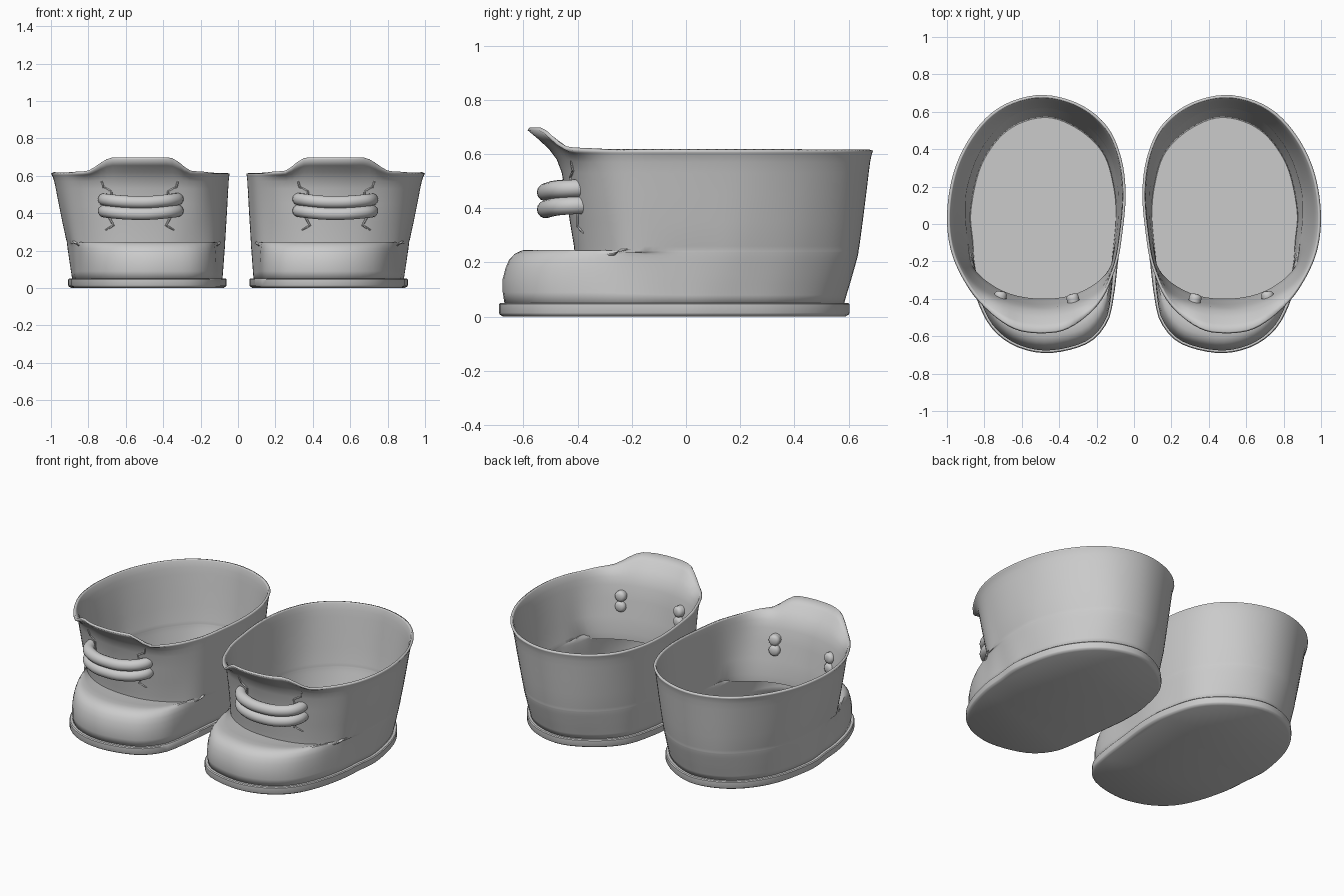
import bpy, bmesh, math
from mathutils import Vector
from mathutils.bvhtree import BVHTree

if "Cube" in bpy.data.objects:
    bpy.data.objects.remove(bpy.data.objects["Cube"])

N = 96
CX, CY = 0.48, 0.02

# Plan outlines of one boot (x, y), anticlockwise order not required
SOLE = [(.45, -.69), (.62, -.66), (.75, -.57), (.83, -.43), (.88, -.25), (.895, -.1), (.905, .08),
        (.84, .34), (.69, .53), (.48, .603), (.29, .54), (.14, .4), (.075, .2), (.062, .02),
        (.085, -.2), (.11, -.4), (.145, -.53), (.25, -.64)]
ANKLE = [(.5, -.41), (.7, -.37), (.86, -.25), (.9, -.1), (.915, .07), (.9, .22), (.82, .42), (.67, .585),
         (.49, .637), (.32, .595), (.18, .48), (.1, .34), (.07, .15), (.08, -.06), (.13, -.26), (.3, -.38)]
RIM = [(.42, -.47), (.62, -.46), (.84, -.37), (.96, -.2), (1.0, .03), (.96, .29), (.85, .5), (.7, .635),
       (.5, .69), (.3, .645), (.15, .53), (.073, .37), (.045, .18), (.06, -.03), (.1, -.24), (.2, -.41)]


def smoothstep(a, b, v):
    t = min(1, max(0, (v - a) / (b - a)))
    return t * t * (3 - 2 * t)


def spline(pts, closed, steps):
    pts = [Vector(p) for p in pts]
    n, out = len(pts), []
    get = (lambda i: pts[i % n]) if closed else (lambda i: pts[min(n - 1, max(0, i))])
    for i in range(n if closed else n - 1):
        a, b, c, d = (get(i + k) for k in (-1, 0, 1, 2))
        for s in range(steps):
            t = s / steps
            out.append(.5 * (2 * b + (c - a) * t + (2 * a - 5 * b + 4 * c - d) * t * t
                             + (3 * b - a - 3 * c + d) * t ** 3))
    return out if closed else out + [pts[-1]]


def radial(pts):
    """Resample a closed outline at N equal angles around the boot centre."""
    c = Vector((CX, CY))
    polar = sorted((math.atan2(p.y - CY, p.x - CX) % math.tau, (p - c).length)
                   for p in spline(pts, True, 16))
    polar = [(polar[-1][0] - math.tau, polar[-1][1])] + polar + [(polar[0][0] + math.tau, polar[0][1])]
    out, k = [], 0
    for i in range(N):
        a = math.tau * i / N
        while polar[k + 1][0] < a:
            k += 1
        (a0, r0), (a1, r1) = polar[k], polar[k + 1]
        r = r0 + (r1 - r0) * (a - a0) / max(1e-9, a1 - a0)
        out.append(c + r * Vector((math.cos(a), math.sin(a))))
    return out


def inset(ring, d):
    c = Vector((CX, CY))
    return [p - (p - c).normalized() * d for p in ring]


def loft(name, rings, capped, thickness=0):
    """Skin rings of points, then mirror to make the pair."""
    bm = bmesh.new()
    vs = [[bm.verts.new(p) for p in r] for r in rings]
    n = len(rings[0])
    for lo, hi in zip(vs, vs[1:]):
        for i in range(n):
            j = (i + 1) % n
            bm.faces.new((lo[i], lo[j], hi[j], hi[i]))
    if capped:
        bm.faces.new(vs[0][::-1])
        bm.faces.new(vs[-1])
        bmesh.ops.recalc_face_normals(bm, faces=bm.faces)
    tree = BVHTree.FromBMesh(bm)
    me = bpy.data.meshes.new(name)
    bm.to_mesh(me)
    bm.free()
    ob = bpy.data.objects.new(name, me)
    bpy.context.collection.objects.link(ob)
    bpy.ops.object.select_all(action='DESELECT')
    ob.select_set(True)
    bpy.context.view_layer.objects.active = ob
    bpy.ops.object.shade_smooth_by_angle(angle=math.radians(40))
    if thickness:
        m = ob.modifiers.new("thickness", 'SOLIDIFY')
        m.thickness, m.offset = thickness, -1
    m = ob.modifiers.new("pair", 'MIRROR')
    m.use_mirror_merge = False
    return tree


def tube(name, path, radius, sides=14, round_ends=True):
    rings = []
    for i, p in enumerate(path):
        d = (path[min(i + 1, len(path) - 1)] - path[max(i - 1, 0)]).normalized()
        u = d.cross(Vector((0, 1, 0)) if abs(d.z) > .7 else Vector((0, 0, 1))).normalized()
        v = d.cross(u)
        e = min(i, len(path) - 1 - i)
        r = radius * ((.55, .85)[e] if round_ends and e < 2 else 1)
        rings.append([p + r * (math.cos(a) * u + math.sin(a) * v)
                      for a in (math.tau * k / sides for k in range(sides))])
    loft(name, rings, True)


sole, ankle, rim = radial(SOLE), radial(ANKLE), radial(RIM)

# Sole slab with softened edges
loft("sole", [[(*p, z) for p in inset(sole, d)] for z, d in
              ((0, .016), (.008, .003), (.014, 0), (.046, 0), (.051, .005))], True)

# Upper: rounded toe closing onto the ankle, heel running straight up
foot = inset(sole, .022)
rings = []
for zb, tb, zf, tf in ((.04, 0, .04, 0), (.08, .2, .09, -.03), (.12, .42, .14, -.03), (.155, .6, .18, .01),
                       (.185, .75, .21, .06), (.205, .85, .232, .14), (.22, .92, .245, .25),
                       (.23, .96, .247, .4), (.236, .98, .24, .6), (.241, 1, .233, .8), (.246, 1, .228, 1)):
    ring = []
    for a, b in zip(foot, ankle):
        w = smoothstep(0, -.38, a.y)
        p = a + (b - a) * (tb + (tf - tb) * w)
        ring.append((p.x, p.y, zb + (zf - zb) * w))
    rings.append(ring)

# Shaft flaring to the rim, with the tongue rising and leaning forward at the front
for z, t, lift in ((.26, .05, 0), (.35, .28, 0), (.45, .52, 0), (.53, .7, .03), (.57, .8, .14),
                   (.592, .88, .36), (.604, .95, .66), (.612, 1, 1)):
    ring = []
    for a, b in zip(ankle, rim):
        p = a + (b - a) * t
        front = smoothstep(-.2, -.36, p.y)
        up = front * smoothstep(.24, .37, p.x) * smoothstep(.82, .67, p.x)
        lean = front * smoothstep(.08, .42, p.x) * smoothstep(.98, .6, p.x)
        ring.append((p.x, p.y - .11 * lean * lift, z + .076 * up * lift))
    rings.append(ring)
tree = loft("upper", rings, False, .014)

# Two laces pulled across the tongue, ends pushed through the shaft
LACE = [(.335, -.375, .012), (.325, -.43, .01), (.37, -.485, .004), (.45, -.512, -.004), (.53, -.517, -.006),
        (.61, -.51, -.003), (.685, -.475, .004), (.715, -.42, .008), (.71, -.36, .01)]
for name, z in (("lower_lace", .402), ("upper_lace", .465)):
    tube(name, spline([(x, y, z + dz) for x, y, dz in LACE], False, 6), .033)

# Crooked seams where the tongue meets the shaft
SEAM = [(.32, .575), (.33, .54), (.375, .515), (.365, .45), (.36, .38), (.385, .335), (.325, .3)]
for name, fx in (("inner_seam", lambda x: x), ("outer_seam", lambda x: 1.05 - x)):
    path = []
    for (x0, z0), (x1, z1) in zip(SEAM, SEAM[1:]):
        for s in range(4):
            x, z = fx(x0 + (x1 - x0) * s / 4), z0 + (z1 - z0) * s / 4
            hit = tree.ray_cast(Vector((x, -1, z)), Vector((0, 1, 0)))[0]
            if hit:
                path.append(hit)
    tube(name, path, .006, 6)
